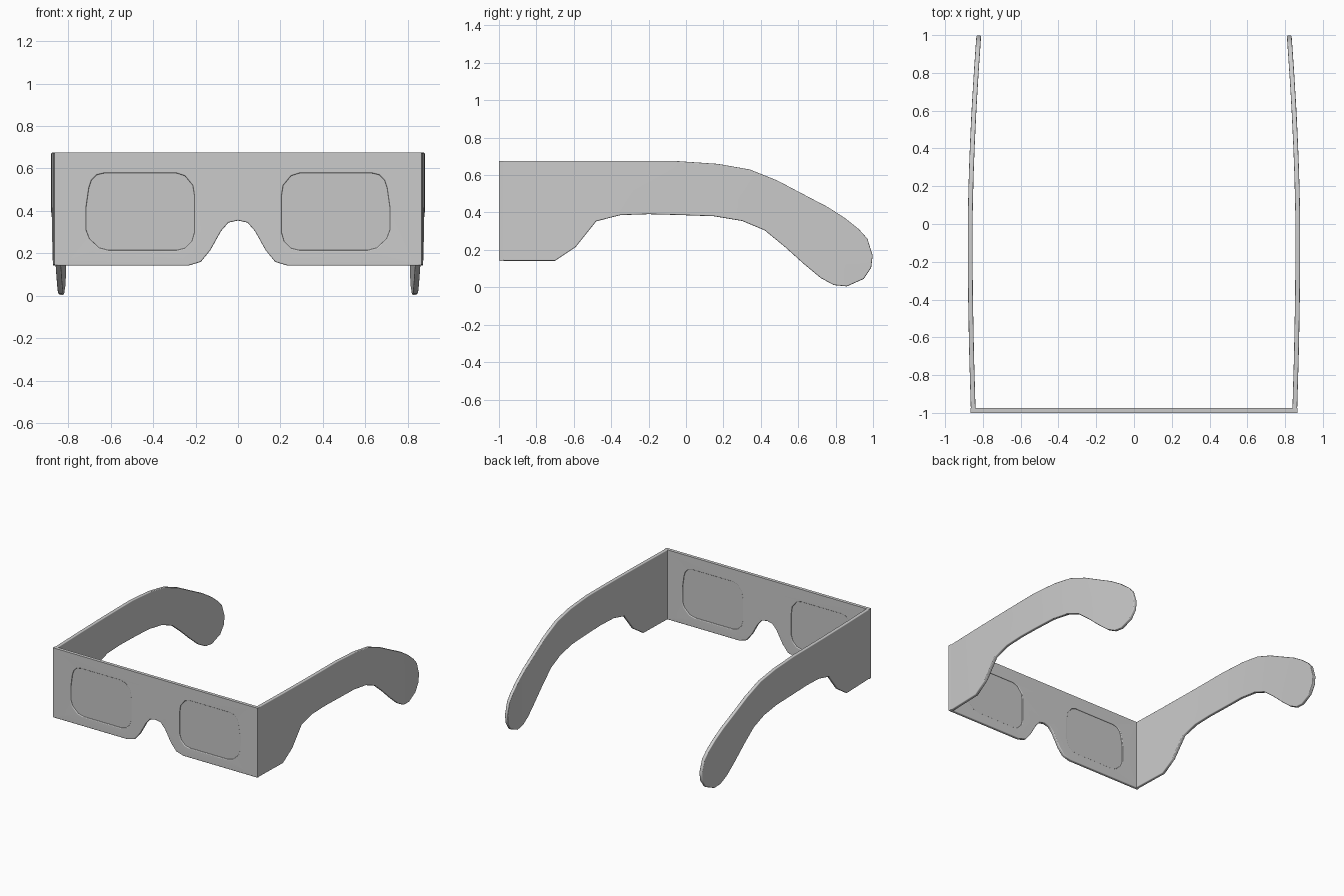
import bpy, bmesh, math
from mathutils import Vector

if "Cube" in bpy.data.objects:
    bpy.data.objects.remove(bpy.data.objects["Cube"])

card = bpy.data.materials.new("light_grey_card")
card.diffuse_color = (0.6, 0.6, 0.6, 1)
card.use_nodes = True
card.node_tree.nodes["Principled BSDF"].inputs["Base Color"].default_value = card.diffuse_color
film = bpy.data.materials.new("grey_lens_film")
film.diffuse_color = (0.57, 0.57, 0.57, 1)
film.use_nodes = True
film.node_tree.nodes["Principled BSDF"].inputs["Base Color"].default_value = film.diffuse_color

THICK = 0.025
HALF_W = 0.865


def add_loop(bm, pts):
    vs = [bm.verts.new(p) for p in pts]
    return [bm.edges.new((vs[i], vs[(i + 1) % len(vs)])) for i in range(len(vs))]


def extrude(bm, vec):
    res = bmesh.ops.extrude_face_region(bm, geom=bm.faces[:])
    bmesh.ops.translate(bm, vec=vec,
                        verts=[g for g in res["geom"] if isinstance(g, bmesh.types.BMVert)])
    bmesh.ops.recalc_face_normals(bm, faces=bm.faces[:])


def round_rims(bm, at_joint, width=0.006):
    # soften the cut card edges, leaving the folded corners flush
    edges = [e for e in bm.edges if len(e.link_faces) == 2
             and e.calc_face_angle() > math.radians(60)
             and not all(at_joint(v.co) for v in e.verts)]
    bmesh.ops.bevel(bm, geom=edges, offset=width, offset_type='OFFSET',
                    segments=3, profile=0.5, affect='EDGES', clamp_overlap=True)


def finish(bm, name, mat):
    me = bpy.data.meshes.new(name)
    bm.to_mesh(me)
    bm.free()
    me.materials.append(mat)
    ob = bpy.data.objects.new(name, me)
    bpy.context.collection.objects.link(ob)
    bpy.ops.object.select_all(action='DESELECT')
    ob.select_set(True)
    bpy.context.view_layer.objects.active = ob
    bpy.ops.object.shade_smooth_by_angle(angle=math.radians(40))
    wn = ob.modifiers.new("even_shading", 'WEIGHTED_NORMAL')
    wn.keep_sharp = True
    return ob


# Half outline of the front card, from the nose notch to the top corner
front_half = [(0, .355), (.045, .345), (.08, .305), (.13, .215), (.175, .16),
              (.235, .142), (HALF_W, .142), (HALF_W, .675)]
front_outline = front_half + [(-x, z) for x, z in reversed(front_half[1:])]

# Lens opening
lens_outline = [(.63, .578), (.665, .57), (.69, .545), (.702, .51), (.715, .42), (.715, .31),
                (.70, .27), (.655, .227), (.61, .215), (.29, .215), (.25, .225),
                (.217, .258), (.205, .30), (.205, .47), (.213, .52), (.25, .565), (.29, .578)]

# Front card with two openings
bm = bmesh.new()
loops = add_loop(bm, [(x, -1, z) for x, z in front_outline])
for s in (1, -1):
    loops += add_loop(bm, [(s * x, -1, z) for x, z in lens_outline])
bmesh.ops.triangle_fill(bm, edges=loops, use_beauty=True, normal=Vector((0, -1, 0)))
extrude(bm, (0, THICK, 0))
round_rims(bm, lambda c: abs(c.x) > HALF_W - .001)
finish(bm, "front_card", card)

# Lens films sunk in the openings
for s, side in ((1, "right"), (-1, "left")):
    bm = bmesh.new()
    bm.faces.new([bm.verts.new((s * (.46 + (x - .46) * 1.02), -.993, .397 + (z - .397) * 1.02))
                  for x, z in lens_outline])
    extrude(bm, (0, .011, 0))
    finish(bm, "lens_" + side, film)

# Side profile of a temple arm (y, z)
START = -1 + THICK
arm_outline = [(START, .675), (-.05, .675), (.17, .66), (.34, .63), (.49, .57), (.67, .475),
               (.76, .428), (.85, .37), (.925, .31), (.97, .26), (.998, .17), (.99, .105),
               (.95, .045), (.86, .005), (.79, .012), (.72, .05), (.63, .125), (.53, .215),
               (.42, .305), (.3, .355), (.15, .38), (-.05, .387), (-.2, .391), (-.35, .386),
               (-.48, .353), (-.59, .215), (-.7, .142), (START, .142)]


def bow(y):
    # gentle outward bow of the arm, as an x offset
    t = y + .05
    return .015 - .016 * (t / .925) ** 2 if t < 0 else .015 - .046 * (t / 1.05) ** 1.7


for s, side in ((1, "right"), (-1, "left")):
    bm = bmesh.new()
    bm.faces.new([bm.verts.new((HALF_W, y, z)) for y, z in arm_outline])
    for y in (-.7, -.4, -.2, .05, .25, .42, .6, .8):
        bmesh.ops.bisect_plane(bm, geom=bm.verts[:] + bm.edges[:] + bm.faces[:],
                               plane_co=(0, y, 0), plane_no=(0, 1, 0), dist=.004)
    extrude(bm, (-THICK, 0, 0))
    for v in bm.verts:
        v.co.x += bow(v.co.y)
    round_rims(bm, lambda c: c.y < START + .001)
    if s < 0:
        for v in bm.verts:
            v.co.x *= -1
        bmesh.ops.reverse_faces(bm, faces=bm.faces[:])
    finish(bm, "temple_arm_" + side, card)
